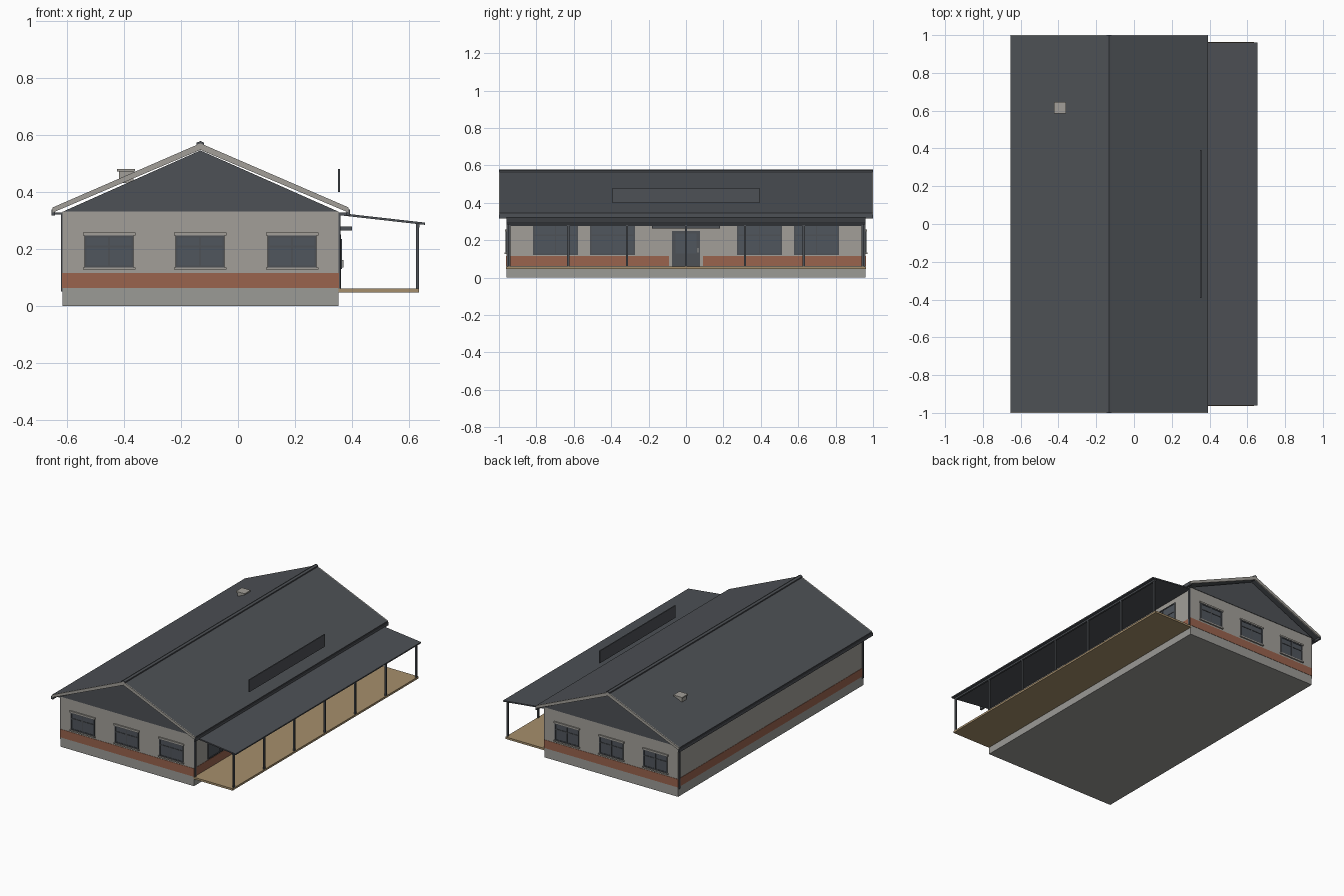
import bpy
from mathutils import Vector

default = bpy.data.objects.get("Cube")
if default:
    bpy.data.objects.remove(default, do_unlink=True)


def material(name, r, g, b):
    m = bpy.data.materials.new(name)
    m.use_nodes = True
    m.diffuse_color = (r, g, b, 1)
    m.node_tree.nodes["Principled BSDF"].inputs["Base Color"].default_value = (r, g, b, 1)
    return m


charcoal = material("charcoal metal", .075, .082, .092)
glass = material("window glass", .08, .092, .11)
stone = material("pale render", .36, .345, .315)
concrete = material("concrete", .33, .325, .305)
brick = material("red brick", .32, .125, .075)
timber = material("deck timber", .38, .275, .15)


def mesh(name, verts, faces, mat):
    me = bpy.data.meshes.new(name)
    me.from_pydata(verts, [], faces)
    me.materials.append(mat)
    ob = bpy.data.objects.new(name, me)
    bpy.context.collection.objects.link(ob)
    return ob


def extrude_y(name, profile, y0, y1, mat):
    """Closed x-z outline (counter-clockwise seen from the front) swept along y."""
    n = len(profile)
    verts = [(x, y, z) for y in (y0, y1) for x, z in profile]
    faces = [list(range(n)), list(range(2 * n - 1, n - 1, -1))]
    faces += [[i, i + n, (i + 1) % n + n, (i + 1) % n] for i in range(n)]
    return mesh(name, verts, faces, mat)


def box(name, x0, x1, y0, y1, z0, z1, mat):
    return extrude_y(name, [(x0, z0), (x1, z0), (x1, z1), (x0, z1)], y0, y1, mat)


# Main dimensions
LEFT, RIGHT, END = -.615, .353, .96
RIDGE, EAVE_L, EAVE_R = -.132, -.65, .388

# Walls in layers
box("foundation", LEFT, RIGHT, -END, END, 0, .062, concrete)
box("brick_base", LEFT - .002, RIGHT + .002, -END - .002, END + .002, .062, .116, brick)
box("walls", LEFT, RIGHT, -END, END, .116, .33, stone)
extrude_y("gable_cladding", [(LEFT, .33), (RIGHT, .33), (RIDGE, .545)], -END - .003, END + .003, charcoal)

# Main roof with pale rake boards on the gable ends
roof_outline = [(EAVE_L, .327), (RIDGE, .547), (EAVE_R, .327),
                (EAVE_R, .345), (RIDGE, .57), (EAVE_L, .345)]
extrude_y("main_roof", roof_outline, -.994, .994, charcoal)
for end, s in (("front", -1), ("back", 1)):
    a, b = sorted((s * .994, s))
    extrude_y(end + "_rake_board", roof_outline, a, b, stone)
extrude_y("ridge_cap", [(RIDGE - .013, .563), (RIDGE + .013, .563), (RIDGE + .013, .572),
                        (RIDGE, .578), (RIDGE - .013, .572)], -1, 1, charcoal)

# Eaves: soffits, gutters and corner downpipes
for side, wall, eave in (("right", LEFT, EAVE_L), ("left", RIGHT, EAVE_R)):
    a, b = sorted((wall, eave))
    box(side + "_soffit", a, b, -END, END, .32, .328, charcoal)
    d = -1 if wall < 0 else 1
    a, b = sorted((eave - d * .008, eave + d * .004))
    box(side + "_gutter", a, b, -1, 1, .317, .338, charcoal)
    a, b = sorted((wall, wall + d * .006))
    for y in (-.951, .951):
        box(side + "_downpipe", a, b, y - .007, y + .007, .05, .322, charcoal)

# Chimney vent and freestanding roof board
box("chimney", -.418, -.367, .59, .64, .43, .472, stone)
box("chimney_cap", -.424, -.361, .584, .646, .472, .48, stone)
box("roof_board", .35, .357, -.393, .393, .4, .48, charcoal)

# Porch
box("deck", RIGHT, .635, -.963, .963, .047, .06, timber)
extrude_y("porch_roof", [(.353, .318), (.655, .284), (.655, .292), (.353, .326)], -END, END, charcoal)
box("porch_beam", .624, .636, -.953, .953, .275, .288, charcoal)
for i in range(-3, 4):
    y = i * .315
    box("porch_post", .625, .635, y - .006, y + .006, .06, .287, charcoal)


def window(name, center, along, out, w, z0, z1, trim):
    """Glass, frame bars and trim on a wall, along = wall direction, out = normal."""
    c, u, n = Vector(center), Vector(along), Vector(out)

    def plate(part, a0, a1, b0, b1, depth, mat):
        p, q = c + u * a0, c + u * a1 + n * depth
        xs, ys = sorted((p.x, q.x)), sorted((p.y, q.y))
        box(name + part, *xs, *ys, b0, b1, mat)

    h, t = w / 2, .007
    plate("_glass", -h, h, z0, z1, .003, glass)
    for s in (-h, -t / 2, h - t):
        plate("_upright", s, s + t, z0, z1, .006, charcoal)
    for z in (z0, z0 + (z1 - z0) * .62, z1 - t):
        plate("_crossbar", -h, h, z, z + t, .006, charcoal)
    if trim:
        plate("_sill", -h - .006, h + .006, z0 - .008, z0, .01, stone)
        plate("_lintel", -h - .006, h + .006, z1, z1 + .01, .008, stone)


for s in (-1, 1):
    for x in (-.452, -.133, .19):
        window("end_window", (x, s * END, 0), (1, 0, 0), (0, s, 0), .172, .135, .247, True)
    for y in (.393, .698):
        window("porch_window", (RIGHT, s * y, 0), (0, 1, 0), (1, 0, 0), .24, .122, .285, False)

# Entrance with pale surround, canopy and handle
box("door_surround", RIGHT, .358, -.09, .09, .06, .262, stone)
box("door", RIGHT, .362, -.075, .075, .06, .25, charcoal)
box("door_glass", RIGHT, .364, -.055, .055, .13, .235, glass)
box("door_handle", RIGHT, .37, .062, .068, .135, .16, concrete)
box("door_canopy", RIGHT, .4, -.182, .182, .264, .278, charcoal)
